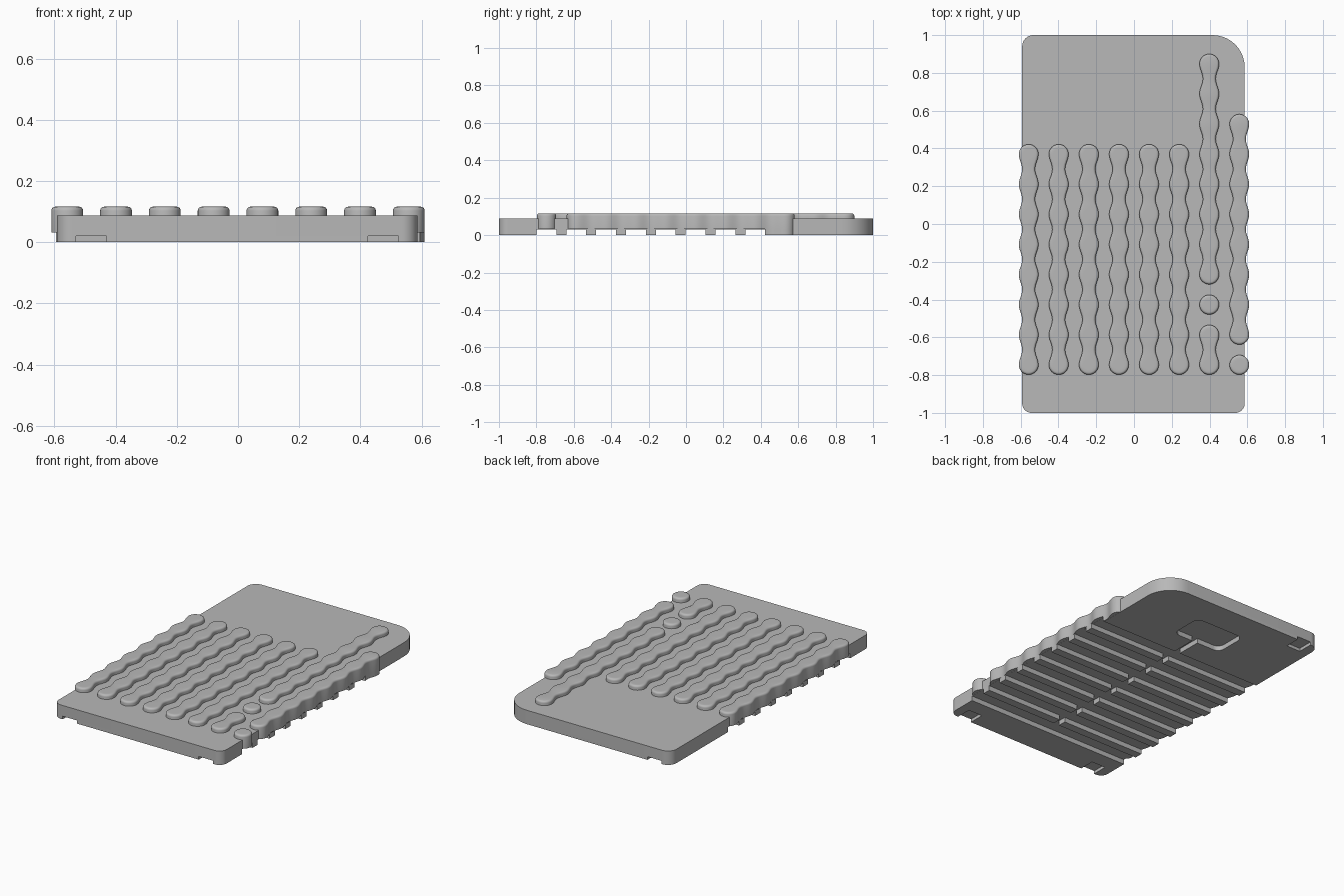
import bpy
import bmesh
from math import cos, sin, pi, radians
from mathutils import Vector
from mathutils.geometry import delaunay_2d_cdt

if "Cube" in bpy.data.objects:
    bpy.data.objects.remove(bpy.data.objects["Cube"], do_unlink=True)

grey = bpy.data.materials.new("matte_grey")
grey.use_nodes = True
GREY = (0.48, 0.48, 0.48, 1)
grey.diffuse_color = GREY
grey.node_tree.nodes["Principled BSDF"].inputs["Base Color"].default_value = GREY

PITCH = 0.1594
COLS = [PITCH * (i - 3.5) for i in range(8)]
ROWS = [0.37 - PITCH * i for i in range(8)]
NODE_R, NECK_R, HOLE_R = 0.052, 0.034, 0.026
LEFT, RIGHT = -0.592, 0.586
GROOVE, FLOOR, PLATE_TOP, LINK_TOP = 0.031, 0.053, 0.088, 0.116
HALF = 0.053                      # half width of an underside groove
FRONT_Y, BACK_Y = ROWS[7] - HALF, ROWS[0] + HALF
CH0, CH1 = 0.0, 0.04              # sides of the lengthwise channel


def arc(cx, cy, r, start, end, steps=10):
    """Points on a circular arc, angles in degrees."""
    angles = [radians(start + (end - start) * i / steps) for i in range(steps + 1)]
    return [(cx + r * cos(a), cy + r * sin(a)) for a in angles]


def circle(x, y, r, steps=24):
    return arc(x, y, r, 0, 360, steps)[:-1]


def rounded_rect(x0, x1, y0, y1, radii):
    """Outline with radii for front right, back right, back left, front left."""
    a, b, c, d = radii
    return (arc(x1 - a, y0 + a, a, -90, 0) + arc(x1 - b, y1 - b, b, 0, 90)
            + arc(x0 + c, y1 - c, c, 90, 180) + arc(x0 + d, y0 + d, d, 180, 270))


def cap(bm, loops, up):
    """Flat cover bounded by an outer loop and hole loops."""
    verts, edges = [], []
    for loop in loops:
        n, base = len(loop), len(verts)
        verts += loop
        edges += [(base + i, base + (i + 1) % n) for i in range(n)]
    flat = [Vector((v.co.x, v.co.y)) for v in verts]
    result = delaunay_2d_cdt(flat, edges, [], 5, 1e-6)
    faces, source = result[2], result[3]
    for face in faces:
        corners = [verts[source[i][0]] for i in face]
        bm.faces.new(corners if up else corners[::-1])


def solid(bm, rings, holes=(), bottom=True, top=True):
    """Stacked outlines with smooth walls, straight holes and flat caps."""
    z0, z1 = rings[0][1], rings[-1][1]
    lows, highs = [], []
    for stack in [rings] + [[(h[::-1], z0), (h[::-1], z1)] for h in holes]:
        loops = [[bm.verts.new((x, y, z)) for x, y in pts] for pts, z in stack]
        n = len(loops[0])
        for low, high in zip(loops, loops[1:]):
            for i in range(n):
                j = (i + 1) % n
                bm.faces.new((low[i], low[j], high[j], high[i])).smooth = True
        lows.append(loops[0])
        highs.append(loops[-1])
    if bottom:
        cap(bm, lows, False)
    if top:
        cap(bm, highs, True)


def slab(bm, outline, z0, z1, **options):
    solid(bm, [(outline, z0), (outline, z1)], **options)


def make(name, build):
    bm = bmesh.new()
    build(bm)
    mesh = bpy.data.meshes.new(name)
    bm.to_mesh(mesh)
    bm.free()
    mesh.materials.append(grey)
    mesh.set_sharp_from_angle(angle=radians(35))
    bpy.context.scene.collection.objects.link(bpy.data.objects.new(name, mesh))


WINDOW = rounded_rect(-0.168, 0.182, 0.585, 0.805, [0.045] * 4)
RECESS = rounded_rect(-0.238, 0.25, 0.515, 0.875, [0.075] * 4)


# base with one large corner, a window and a shallow recess around it
def build_plate(bm):
    outline = rounded_rect(LEFT, RIGHT, -1, 1, (0.05, 0.17, 0.06, 0.05))
    holes = [circle(x, y, HOLE_R + 0.001) for x in COLS for y in ROWS]
    slab(bm, outline, GROOVE, FLOOR, holes=holes + [WINDOW])
    slab(bm, outline, FLOOR, PLATE_TOP, holes=holes + [RECESS], bottom=False)


def notch(x0, x1, edge, inner):
    return [(x0, edge), (x0, inner), (x1, inner), (x1, edge)]


# underside end pads, notched at their lowest layer
def build_end_pads(bm):
    for z0, z1, notched in ((0, 0.02, True), (0.02, GROOVE, False)):
        front = arc(LEFT + 0.05, -0.95, 0.05, 180, 270)
        back = arc(RIGHT - 0.17, 0.83, 0.17, 0, 90)
        if notched:
            front += notch(-0.53, -0.43, -1, -0.9) + notch(0.425, 0.525, -1, -0.9)
            back += notch(-0.43, -0.53, 1, 0.9)
        front += arc(RIGHT - 0.05, -0.95, 0.05, -90, 0)
        front += [(RIGHT, FRONT_Y), (LEFT, FRONT_Y)]
        back += arc(LEFT + 0.06, 0.94, 0.06, 90, 180) + [(LEFT, BACK_Y), (CH0, BACK_Y)]
        # the channel opens into the window
        back += [(CH0, 0.585)] + WINDOW[::-1] + [(CH1, 0.585), (CH1, BACK_Y), (RIGHT, BACK_Y)]
        slab(bm, front, z0, z1, top=False)
        slab(bm, back, z0, z1, top=False)


# underside ribs left between the grooves, split by the channel
def build_ribs(bm):
    for i, (upper, lower) in enumerate(zip(ROWS, ROWS[1:])):
        y0, y1 = lower + HALF, upper - HALF
        right = RIGHT if i == 6 else 0.594
        for x0, x1 in ((-0.594, CH0), (CH1, right)):
            slab(bm, [(x0, y0), (x1, y0), (x1, y1), (x0, y1)], 0, GROOVE, top=False)


def link_outline(x, top, count, inset=0):
    """Wavy chain outline: round ends, swelling at each node."""
    if count == 1:
        return circle(x, top, NODE_R - inset, 32)
    bottom = top - PITCH * (count - 1)
    r = NODE_R - inset
    mean, swing = (NODE_R + NECK_R) / 2 - inset, (NODE_R - NECK_R) / 2
    side = [(mean + swing * cos(pi * i / 6), bottom + PITCH * i / 12)
            for i in range(1, 12 * (count - 1))]
    return (arc(x, top, r, 0, 180, 16) + [(x - w, y) for w, y in reversed(side)]
            + arc(x, bottom, r, 180, 360, 16) + [(x + w, y) for w, y in side])


def add_link(bm, x, top, count):
    """Straight wall, rounded upper edge and a hole at each row."""
    z0, fillet = GROOVE + 0.0005, 0.013
    rings = [(link_outline(x, top, count), z0)]
    for i in range(5):
        a = pi / 8 * i
        rings.append((link_outline(x, top, count, fillet * (1 - cos(a))),
                      LINK_TOP - fillet + fillet * sin(a)))
    low = top - PITCH * (count - 0.5)
    holes = [circle(x, y, HOLE_R) for y in ROWS if low < y < top + 0.01]
    solid(bm, rings, holes)


# chain strips: six equal ones, then two broken and lengthened ones
def build_links(bm):
    for x in COLS[:6]:
        add_link(bm, x, ROWS[0], 8)
    add_link(bm, COLS[6], ROWS[0] + 3 * PITCH, 8)
    add_link(bm, COLS[6], ROWS[5], 1)
    add_link(bm, COLS[6], ROWS[6], 2)
    add_link(bm, COLS[7], ROWS[0] + PITCH, 8)
    add_link(bm, COLS[7], ROWS[7], 1)
    # the overhanging rear end reaches down to the ground
    foot = [p for p in link_outline(COLS[7], ROWS[0] + PITCH, 2) if p[1] >= BACK_Y]
    slab(bm, foot, 0.0005, GROOVE + 0.0005, top=False)


make("base_plate", build_plate)
make("end_pads", build_end_pads)
make("underside_ribs", build_ribs)
make("chain_links", build_links)
